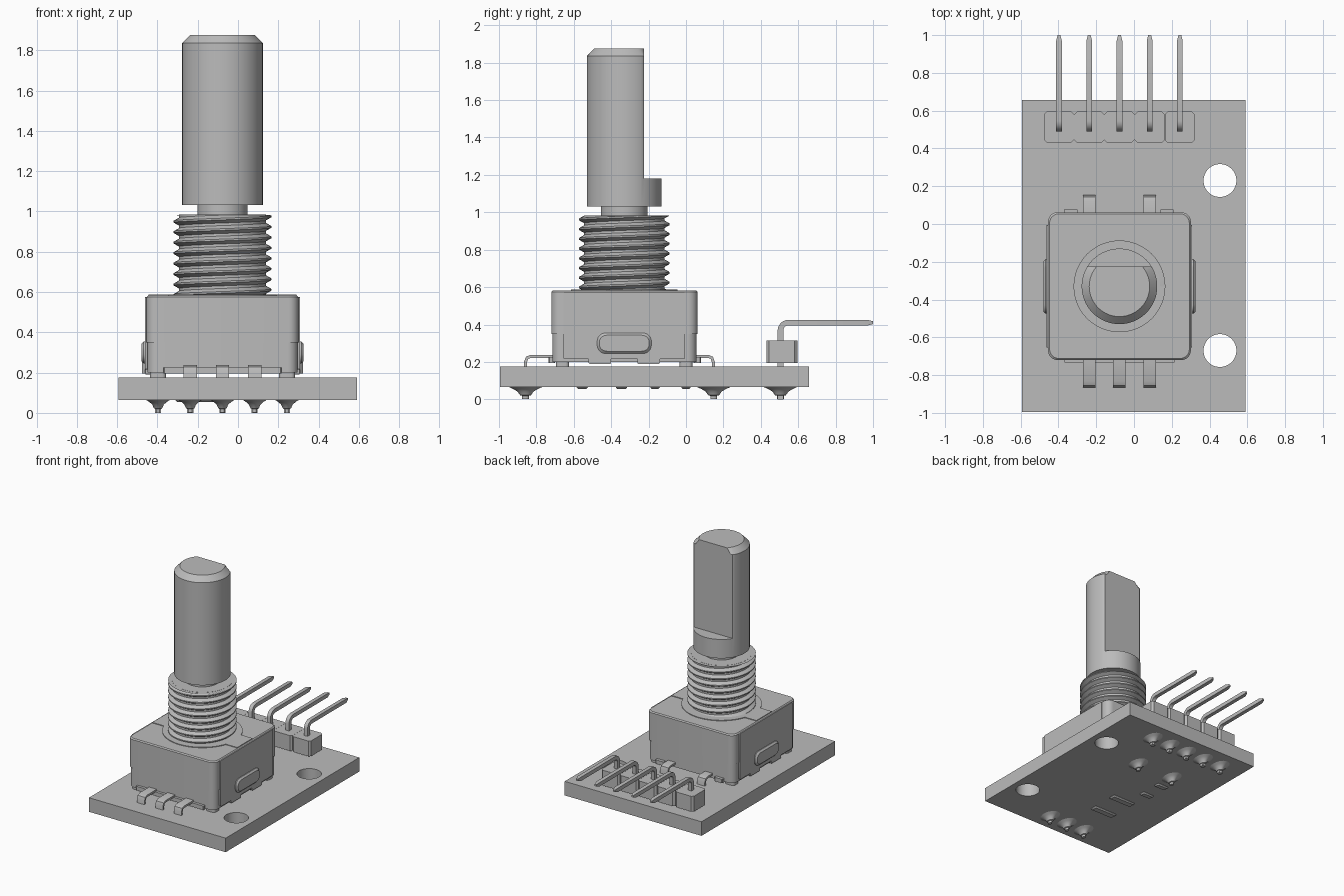
import bpy, bmesh
from math import sin, cos, pi, asin
from mathutils import Vector

if "Cube" in bpy.data.objects:
    bpy.data.objects.remove(bpy.data.objects["Cube"])

grey = bpy.data.materials.new("plain grey")
grey.use_nodes = True
grey.diffuse_color = (0.5, 0.5, 0.5, 1)
grey.node_tree.nodes["Principled BSDF"].inputs["Base Color"].default_value = (0.5, 0.5, 0.5, 1)

CX, CY = -0.077, -0.33          # encoder axis
PITCH = 0.16                    # lead spacing
parts = []


def register(ob):
    ob.data.materials.append(grey)
    parts.append(ob)
    return ob


def mesh_object(name, verts, faces):
    bm = bmesh.new()
    vs = [bm.verts.new(v) for v in verts]
    for f in faces:
        bm.faces.new([vs[i] for i in f])
    bmesh.ops.remove_doubles(bm, verts=bm.verts, dist=1e-5)
    bmesh.ops.recalc_face_normals(bm, faces=bm.faces)
    me = bpy.data.meshes.new(name)
    bm.to_mesh(me)
    bm.free()
    ob = bpy.data.objects.new(name, me)
    bpy.context.scene.collection.objects.link(ob)
    return register(ob)


def skin(name, rings):
    """Join equal rings of points into a closed solid."""
    n = len(rings[0])
    faces = [list(range(n)), list(range(n * (len(rings) - 1), n * len(rings)))]
    for k in range(len(rings) - 1):
        for i in range(n):
            j = (i + 1) % n
            faces.append([k * n + i, k * n + j, k * n + n + j, k * n + n + i])
    return mesh_object(name, [p for r in rings for p in r], faces)


def lathe(name, x, y, profile, sx=1, n=64):
    """Turned solid; each profile entry is radius, height, optional flat limit."""
    rings = []
    for r, z, *flat in profile:
        lim = flat[0] if flat else 9
        rings.append([(x + sx * r * cos(2 * pi * i / n),
                       y + min(r * sin(2 * pi * i / n), lim), z) for i in range(n)])
    return skin(name, rings)


def rounded(u0, u1, v0, v1, r, seg=6):
    """Rounded rectangle outline."""
    pts = []
    for k, (u, v) in enumerate(((u1 - r, v1 - r), (u0 + r, v1 - r), (u0 + r, v0 + r), (u1 - r, v0 + r))):
        for i in range(seg + 1):
            a = (k + i / seg) * pi / 2
            pts.append((u + r * cos(a), v + r * sin(a)))
    return pts


def prism(name, pts, a, b, axis="z", edge=0.0):
    """Extrude an outline from a to b, with an optional chamfer at end b."""
    cu = sum(p[0] for p in pts) / len(pts)
    cv = sum(p[1] for p in pts) / len(pts)
    hu = max(abs(p[0] - cu) for p in pts)
    hv = max(abs(p[1] - cv) for p in pts)
    sign = 1 if b > a else -1
    levels = [(a, 0), (b, 0)] if not edge else [(a, 0), (b - sign * edge, 0), (b, edge)]
    rings = []
    for h, e in levels:
        flat = [(cu + (u - cu) * (1 - e / hu), cv + (v - cv) * (1 - e / hv)) for u, v in pts]
        rings.append([(u, v, h) if axis == "z" else (h, u, v) for u, v in flat])
    return skin(name, rings)


def bent_strip(name, x, path, w, t, tip=1.0):
    """Flat or square wire following a path in the y-z plane."""
    pts = [Vector(p) for p in path]
    rings = []
    for i, p in enumerate(pts):
        d1 = (p - pts[max(i - 1, 0)]).normalized()
        d2 = (pts[min(i + 1, len(pts) - 1)] - p).normalized()
        d = (d1 + d2).normalized()
        s = tip if i == len(pts) - 1 else 1
        off = Vector((-d.y, d.x)) * t * s
        a, b = p + off, p - off
        rings.append([(x - w * s, *a), (x + w * s, *a), (x + w * s, *b), (x - w * s, *b)])
    return skin(name, rings)


# Circuit board with two mounting holes
curve = bpy.data.curves.new("circuit_board", "CURVE")
curve.dimensions, curve.fill_mode, curve.extrude = "2D", "BOTH", 0.055
outlines = [[(-0.594, -0.995), (0.59, -0.995), (0.59, 0.657), (-0.594, 0.657)]]
for hy in (0.23, -0.67):
    outlines.append([(0.455 + 0.087 * cos(i * pi / 24), hy + 0.087 * sin(i * pi / 24)) for i in range(48)])
for line in outlines:
    sp = curve.splines.new("POLY")
    sp.points.add(len(line) - 1)
    sp.use_cyclic_u = True
    for pt, (u, v) in zip(sp.points, line):
        pt.co = (u, v, 0, 1)
tmp = bpy.data.objects.new("board_outline", curve)
bpy.context.scene.collection.objects.link(tmp)
board_mesh = bpy.data.meshes.new_from_object(tmp.evaluated_get(bpy.context.evaluated_depsgraph_get()))
bpy.data.objects.remove(tmp)
board = bpy.data.objects.new("circuit_board", board_mesh)
bpy.context.scene.collection.objects.link(board)
board.location.z = 0.12
board_mesh.materials.clear()
register(board)

# Encoder housing: lower base, upper cover, side plates and feet
prism("housing_base", rounded(-0.45, 0.296, -0.714, 0.056, 0.05), 0.2, 0.36)
prism("housing_cover", rounded(-0.455, 0.301, -0.72, 0.062, 0.05), 0.35, 0.582, edge=0.008)
for side, name in ((-1, "right"), (1, "left")):
    face = CX + side * 0.37
    prism(name + "_side_plate", rounded(-0.655, -0.005, 0.215, 0.575, 0.008, 2), face, CX + side * 0.385, "x")
    prism(name + "_side_bump", rounded(-0.475, -0.185, 0.245, 0.355, 0.045),
          face, CX + side * 0.403, "x", 0.012)
    for k, fy in enumerate((-0.46, -0.2)):
        prism(f"{name}_side_tab_{k}", rounded(fy - 0.06, fy + 0.06, 0.19, 0.23, 0.004, 1),
              face - side * 0.03, CX + side * 0.382, "x")
    for k, fy in enumerate((-0.66, 0.0)):
        fx = CX + side * 0.32
        prism(f"{name}_foot_{k}", rounded(fx - 0.04, fx + 0.04, fy - 0.035, fy + 0.035, 0.02), 0.17, 0.21)
prism("front_lip", rounded(-0.37, 0.215, -0.735, -0.7, 0.005, 1), 0.195, 0.226)
for k, lx in enumerate((-0.335, 0.175)):
    prism(f"rear_lip_{k}", rounded(lx - 0.035, lx + 0.035, 0.04, 0.08, 0.005, 1), 0.195, 0.226)

# Collar plate with two square ears
R, EAR_X, EAR_Y = 0.285, 0.368, 0.095
a0 = asin(EAR_Y / R)
arc = [a0 + (pi - 2 * a0) * i / 32 for i in range(33)]
half = [(R * cos(a), R * sin(a)) for a in arc] + [(-EAR_X, EAR_Y)]
ring = half + [(-EAR_X, -EAR_Y)] + [(-u, -v) for u, v in half[:-1]] + [(EAR_X, -EAR_Y), (EAR_X, EAR_Y)]
prism("collar_plate", [(CX + u, CY + v) for u, v in ring], 0.57, 0.587)

# Threaded bushing: helical ridge around a core
Z0, Z1, LEAD, SEG = 0.58, 0.983, 0.052, 48
shape = [(0.214, 0.0), (0.214, 0.2), (0.243, 0.52), (0.243, 0.68), (0.214, 1.0)]
verts, faces = [], []
steps = SEG * 9
for i in range(steps + 1):
    a = 2 * pi * i / SEG
    for r, f in shape:
        z = Z0 + LEAD * (i / SEG - 1 + f)
        verts.append((CX + r * cos(a), CY + r * sin(a), min(max(z, Z0), Z1)))
m = len(shape)
for i in range(steps):
    for k in range(m - 1):
        q = i * m + k
        faces.append([q, q + m, q + m + 1, q + 1])
mesh_object("bushing_thread", verts, faces)
lathe("bushing_core", CX, CY, [(0.216, 0.57), (0.216, Z1 + 0.001)])

# Shaft: neck, round foot, flat-sided stem with chamfered top
lathe("shaft_neck", CX, CY, [(0.125, 0.95), (0.125, 1.04)])
FLAT = 0.105
lathe("shaft", CX, CY, [(0.2, 1.032), (0.2, 1.18), (0.2, 1.18, FLAT), (0.2, 1.835, FLAT), (0.16, 1.876, FLAT)], n=96)


# Soldered joint under the board
def solder(name, x, y):
    lathe(name, x, y, [(0.09, 0.066), (0.065, 0.055), (0.043, 0.042), (0.029, 0.022),
                       (0.018, 0.019), (0.018, 0.002)], sx=0.68, n=24)


# Encoder leads, front three and rear two
for k in (-1, 0, 1):
    lx = CX + k * PITCH
    bent_strip(f"front_lead_{k + 2}", lx,
               [(-0.7, 0.23), (-0.83, 0.23), (-0.85, 0.222), (-0.858, 0.2), (-0.858, 0.06)], 0.033, 0.008)
    solder(f"front_solder_{k + 2}", lx, -0.858)
    if k:
        bent_strip(f"rear_lead_{k + 2}", lx,
                   [(0.04, 0.23), (0.118, 0.23), (0.138, 0.222), (0.146, 0.2), (0.146, 0.06)], 0.033, 0.008)
        solder(f"rear_solder_{k + 2}", lx, 0.148)

# Right-angle pin header
bend = [(0.547 - 0.042 * cos(i * pi / 12), 0.368 + 0.042 * sin(i * pi / 12)) for i in range(7)]
for k in range(5):
    px = CX + (k - 2) * PITCH
    w = PITCH / 2 - 0.0005
    prism(f"header_block_{k + 1}", rounded(px - w, px + w, 0.43, 0.595, 0.015, 1), 0.195, 0.315)
    bent_strip(f"header_pin_{k + 1}", px, [(0.505, 0.0)] + bend + [(0.97, 0.41), (1.0, 0.41)], 0.015, 0.015, 0.5)
    solder(f"header_solder_{k + 1}", px, 0.505)

# Small contact pads under the board
for k, (px, py, w, d) in enumerate(((-0.175, -0.555, 0.1, 0.03), (-0.175, -0.345, 0.1, 0.03),
                                    (-0.26, -0.165, 0.05, 0.025), (-0.26, 0.0, 0.05, 0.025))):
    prism(f"contact_pad_{k + 1}", rounded(px - w, px + w, py - d, py + d, 0.01, 2), 0.068, 0.054, edge=0.009)

# Smooth shading with sharp edges kept
bpy.ops.object.select_all(action="DESELECT")
for ob in parts:
    ob.select_set(True)
bpy.context.view_layer.objects.active = parts[0]
bpy.ops.object.shade_smooth_by_angle(angle=pi / 6)
